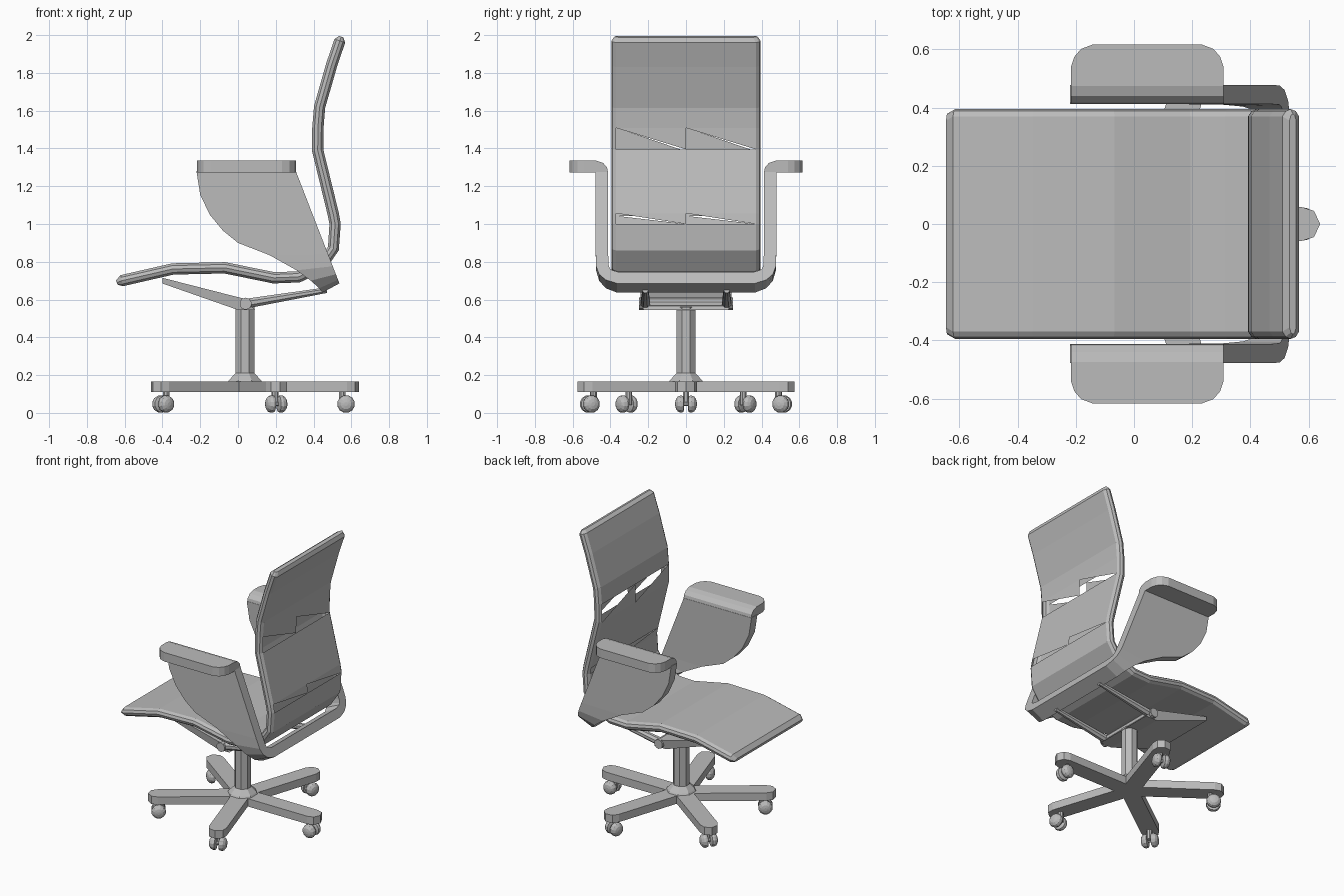
import bpy, bmesh, math
from mathutils import Vector, Matrix

if "Cube" in bpy.data.objects:
    bpy.data.objects.remove(bpy.data.objects["Cube"])

grey = bpy.data.materials.new("plain_grey")
grey.use_nodes = True
GREY = (0.5, 0.5, 0.5, 1)
grey.diffuse_color = GREY
grey.node_tree.nodes["Principled BSDF"].inputs["Base Color"].default_value = GREY


def finish(name, bm):
    bmesh.ops.recalc_face_normals(bm, faces=bm.faces)
    mesh = bpy.data.meshes.new(name)
    bm.to_mesh(mesh)
    bm.free()
    mesh.materials.append(grey)
    obj = bpy.data.objects.new(name, mesh)
    bpy.context.collection.objects.link(obj)
    return obj


def loft(name, rings, matrix=Matrix(), keep=None):
    """Skin a list of closed rings and cap both ends; keep() may thin a quad to a triangle."""
    bm = bmesh.new()
    loops = [[bm.verts.new(matrix @ Vector(p)) for p in ring] for ring in rings]
    n = len(rings[0])
    for i, (a, b) in enumerate(zip(loops, loops[1:])):
        for j in range(n):
            k = (j + 1) % n
            quad = [a[j], a[k], b[k], b[j]]
            bm.faces.new(keep(i, j, quad) if keep else quad)
    bm.faces.new(loops[0])
    bm.faces.new(loops[-1])
    return finish(name, bm)


def lathe(name, profile, sides, matrix):
    rings = [[(r * math.cos(t), r * math.sin(t), z) for t in
              [math.tau * (k + 0.5) / sides for k in range(sides)]] for r, z in profile]
    return loft(name, rings, matrix)


def rod(name, start, end, r0, r1, sides=8):
    start, end = Vector(start), Vector(end)
    d = end - start
    m = Matrix.Translation(start) @ d.to_track_quat('Z', 'Y').to_matrix().to_4x4()
    return lathe(name, [(r0, 0), (r1, d.length)], sides, m)


# Seat and backrest: one bent padded shell
PATH = [(-.642, .69), (-.615, .70), (-.345, .762), (-.07, .768), (.19, .715), (.32, .72),
        (.44, .775), (.505, .87), (.514, 1.0), (.505, 1.05), (.422, 1.39), (.423, 1.51),
        (.432, 1.62), (.495, 1.84), (.539, 1.97), (.546, 1.992)]
H, W = .03, .37
HALF = [(-W, H), (0, H), (W, H), (W + .018, H * .6), (W + .025, 0), (W + .018, -H * .6)]
SECTION = HALF + [(-y, -n) for y, n in HALF]
shell = []
for i, p in enumerate(PATH):
    p = Vector(p)
    before, after = Vector(PATH[max(i - 1, 0)]), Vector(PATH[min(i + 1, len(PATH) - 1)])
    t = (after - before).normalized()
    normal = Vector((-t.y, t.x))
    end = i in (0, len(PATH) - 1)
    shell.append([((p + normal * n * (.4 if end else 1)).x, y * (.96 if end else 1),
                   (p + normal * n * (.4 if end else 1)).y) for y, n in SECTION])


def slits(i, j, quad):
    """Two rows of triangular openings through both skins of the backrest."""
    a, b, c, d = quad
    if PATH[i][1] in (1.0, 1.39):
        if j in (0, 1):
            return [a, b, d]
        if j in (6, 7):
            return [a, c, d]
    return quad


loft("seat_and_back_shell", shell, keep=slits)

# Arm band: a tilted U that runs under the seat
DOWN = Vector((.362, -.932))
# front x, front z, distance down the rear edge, outer y, sideways normal, downward normal
STATIONS = [(-.22, 1.28, -.01, .478, 1, 0), (-.20, 1.155, .12, .478, 1, 0),
            (-.15, 1.05, .22, .478, 1, 0), (-.08, .965, .30, .478, 1, 0),
            (.0, .90, .38, .478, 1, 0), (.167, .835, .46, .478, 1, 0),
            (.31, .755, .53, .476, 1, .1), (.385, .70, .575, .46, .85, .5),
            (.43, .66, .607, .425, .5, .85), (.447, .637, .627, .365, .1, 1)]
band = []
for fx, fz, t, y, ny, nd in STATIONS:
    back = Vector((.31, 1.27)) + DOWN * t
    front = Vector((fx, fz))
    up = -DOWN * .065 * nd
    inner = y - .066 * ny
    band.append([(q.x, yy, q.y) for q, yy in
                 ((back, y), (front, y), (front + up, inner), (back + up, inner))])
mirrored = [[(x, -y, z) for x, y, z in ring] for ring in reversed(band)]
loft("arm_band", band + mirrored)

# Arm pads: rounded outside corners and a rolled inner edge
for side, label in ((1, "left"), (-1, "right")):
    rows = [(.412, 0, 1.27, 1.255), (.418, 0, 1.30, 1.262), (.44, 0, 1.324, 1.268),
            (.475, 0, 1.335, 1.272), (.54, 0, 1.335, 1.272), (.575, .012, 1.335, 1.272),
            (.602, .035, 1.335, 1.272), (.617, .075, 1.335, 1.272)]
    loft("arm_pad_" + label,
         [[(-.217 + c, side * y, lo), (.308 - c, side * y, lo),
           (.308 - c, side * y, hi), (-.217 + c, side * y, hi)] for y, c, hi, lo in rows])

# Tilt mechanism: wedge, pivot bar and two links to the arm band
WEDGE = [(-.40, .715), (-.40, .685), (0, .545), (.09, .545), (.03, .605)]
loft("seat_support_wedge", [[(x, s * (.225 if z < .6 else .24), z) for x, z in WEDGE]
                            for s in (-1, 1)])
rod("pivot_bar", (.04, -.25, .578), (.04, .25, .578), .032, .032, 10)
for s, label in ((1, "left"), (-1, "right")):
    rod("link_" + label, (.04, s * .215, .578), (.47, s * .215, .65), .028, .016)

# Column and hub
CX = .037
lathe("column", [(.10, .16), (.09, .175), (.054, .21), (.054, .56)], 8,
      Matrix.Translation((CX, 0, 0)))

# Five-legged base with twin-wheel casters
TIP = [(0, -.058), (.54, -.058), (.582, -.045), (.603, 0), (.582, .045), (.54, .058), (0, .058)]
WHEEL = [(.03, .010), (.044, .014), (.047, .028), (.042, .042), (.028, .053), (.010, .057)]
for k in range(5):
    turn = Matrix.Translation((CX, 0, 0)) @ Matrix.Rotation(math.tau * k / 5, 4, 'Z')
    loft(f"base_leg_{k}", [[(x, y, z) for x, y in TIP] for z in (.11, .165)], turn)
    caster = turn @ Matrix.Translation((.535, 0, .047))
    lathe(f"caster_stem_{k}", [(.018, -.005), (.018, .07)], 8,
          caster @ Matrix.Translation((-.02, 0, 0)))
    for s in (1, -1):
        lathe(f"caster_wheel_{k}_{'a' if s > 0 else 'b'}", WHEEL, 12,
              caster @ Matrix.Rotation(s * math.pi / 2, 4, 'X'))
    rod(f"caster_axle_{k}", caster @ Vector((0, -.02, 0)), caster @ Vector((0, .02, 0)),
        .012, .012)
